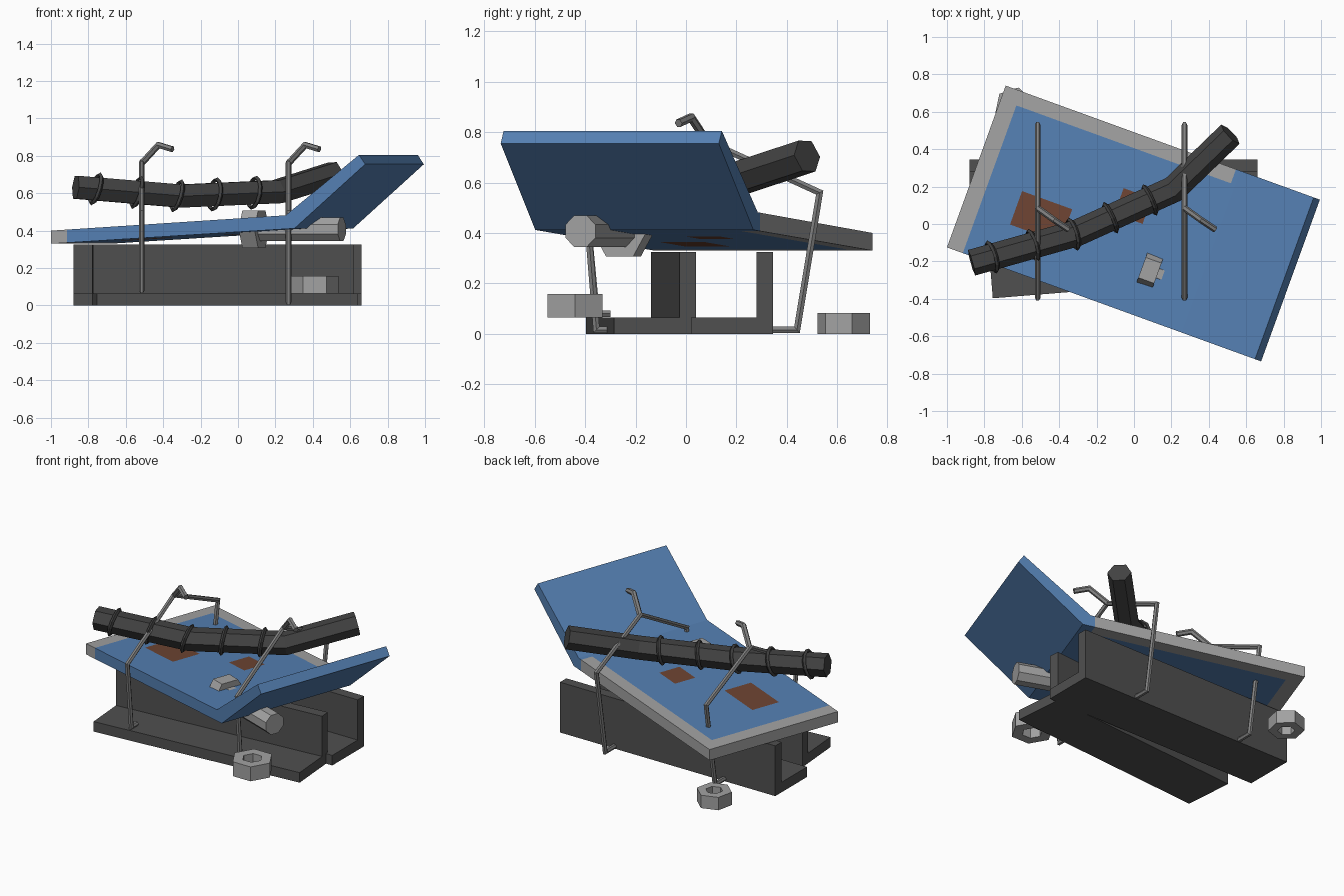
import bpy, bmesh, math
from mathutils import Vector, Matrix

if "Cube" in bpy.data.objects:
    bpy.data.objects.remove(bpy.data.objects["Cube"])


def material(name, rgb):
    m = bpy.data.materials.new(name)
    m.diffuse_color = (*rgb, 1)
    m.use_nodes = True
    m.node_tree.nodes["Principled BSDF"].inputs["Base Color"].default_value = m.diffuse_color
    return m


BLUE = material("blue paint", (0.09, 0.215, 0.45))
BARE = material("bare metal", (0.36, 0.36, 0.36))
RUST = material("rust", (0.155, 0.058, 0.032))
DARK = material("dark steel", (0.08, 0.08, 0.08))
BAR = material("dark bar", (0.055, 0.055, 0.055))
WIRE = material("wire grey", (0.22, 0.22, 0.22))


def finish(bm, name, mats, matrix=Matrix()):
    bmesh.ops.recalc_face_normals(bm, faces=bm.faces)
    mesh = bpy.data.meshes.new(name)
    bm.to_mesh(mesh)
    bm.free()
    for m in mats:
        mesh.materials.append(m)
    ob = bpy.data.objects.new(name, mesh)
    ob.matrix_world = matrix
    bpy.context.collection.objects.link(ob)
    return ob


def extrude_profile(bm, pts, vec):
    """Make a closed prism from a planar outline."""
    face = bm.faces.new([bm.verts.new(p) for p in pts])
    res = bmesh.ops.extrude_face_region(bm, geom=[face], use_keep_orig=True)
    verts = [g for g in res["geom"] if isinstance(g, bmesh.types.BMVert)]
    bmesh.ops.translate(bm, verts=verts, vec=vec)


def sweep(bm, path, radius, sides, phase=0.0):
    """Tube with mitred corners along a list of points."""
    path = [Vector(p) for p in path]
    dirs = [(b - a).normalized() for a, b in zip(path, path[1:])]
    d = dirs[0]
    ref = Vector((0, 0, 1)) if abs(d.z) < 0.9 else Vector((0, 1, 0))
    a = d.cross(ref).normalized()
    b = a.cross(d)
    ring = []
    for i in range(sides):
        t = phase + math.tau * i / sides
        ring.append(path[0] + radius * (a * math.cos(t) + b * math.sin(t)))
    rings = [[bm.verts.new(p) for p in ring]]
    for i, d in enumerate(dirs):
        n = d if i == len(dirs) - 1 else (d + dirs[i + 1]).normalized()
        ring = [p + d * ((path[i + 1] - p).dot(n) / d.dot(n)) for p in ring]
        rings.append([bm.verts.new(p) for p in ring])
    for r, s in zip(rings, rings[1:]):
        for i in range(sides):
            j = (i + 1) % sides
            bm.faces.new((r[i], r[j], s[j], s[i]))
    bm.faces.new(rings[0])
    bm.faces.new(rings[-1])


# Two steel angle sections
def angle_section(name, length, matrix):
    w, t = 0.325, 0.065
    bm = bmesh.new()
    pts = [(0, 0, 0), (0, w, 0), (0, w, w), (0, w - t, w), (0, w - t, t), (0, 0, t)]
    extrude_profile(bm, pts, (length, 0, 0))
    finish(bm, name, [DARK], matrix)


angle_section("rear_angle_section", 1.54, Matrix.Translation((-0.88, 0.02, 0)))
angle_section("front_angle_section", 1.4,
              Matrix.Translation((-0.755, -0.397, 0)) @ Matrix.Rotation(math.radians(4.6), 4, "Z"))

# Bent painted sheet: local x along the length, local y across
TURN = Matrix.Rotation(math.radians(-19.95), 4, "Z")
SHEET = Matrix.Translation((-1.0, -0.125, 0)) @ TURN
bm = bmesh.new()
outline = [(0, 0.33), (1.385, 0.412), (1.787, 0.755), (1.752, 0.805), (1.335, 0.482), (0, 0.4)]
extrude_profile(bm, [(u, 0, z) for u, z in outline], (0, 0.92, 0))
patches = [(0.275, 0.56, 0.23, 0.42), (0.78, 0.94, 0.475, 0.62)]
cuts = [(0, c) for c in (0.09, 0.275, 0.56, 0.78, 0.94, 1.31)]
cuts += [(1, c) for c in (0.23, 0.42, 0.475, 0.62, 0.84)]
for axis, c in cuts:
    n = Vector((0, 0, 0))
    n[axis] = 1
    bmesh.ops.bisect_plane(bm, geom=bm.verts[:] + bm.edges[:] + bm.faces[:],
                           plane_co=n * c, plane_no=n)
for f in bm.faces:
    p = f.calc_center_median()
    if p.x < 0.09 or (p.y > 0.84 and p.x < 1.31):
        f.material_index = 1
    elif any(a < p.x < b and c < p.y < d for a, b, c, d in patches):
        f.material_index = 2
finish(bm, "bent_sheet", [BLUE, BARE, RUST], SHEET)

# Bent hexagonal bar with ribs
bar = [Vector(p) for p in ((-0.868, -0.207, 0.632), (-0.31, -0.05, 0.585),
                           (0.21, 0.185, 0.608), (0.515, 0.48, 0.705))]
bm = bmesh.new()
sweep(bm, bar, 0.071, 6)
finish(bm, "bent_bar", [BAR])
for i, x in enumerate((-0.76, -0.54, -0.325, -0.125, 0.085)):
    a, b = (bar[0], bar[1]) if x < bar[1].x else (bar[1], bar[2])
    d = b - a
    pos = a + d * ((x - a.x) / d.x)
    bpy.ops.mesh.primitive_torus_add(major_segments=12, minor_segments=4,
                                     major_radius=0.08, minor_radius=0.012)
    rib = bpy.context.object
    rib.name = f"bar_rib_{i + 1}"
    rib.data.materials.append(BAR)
    tilt = Matrix.Rotation(math.radians(12), 4, "Y")
    rib.matrix_world = Matrix.Translation(pos) @ tilt @ d.to_track_quat("Z", "Y").to_matrix().to_4x4()

# Wire hoops with a hooked end at the top
for i, (x, foot) in enumerate(((-0.515, 0.08), (0.27, 0.016))):
    bm = bmesh.new()
    sweep(bm, [(x, -0.30, foot), (x, -0.355, foot), (x, -0.395, 0.5), (x, 0.08, 0.765),
               (x, 0.53, 0.56), (x, 0.44, 0.016), (x, 0.34, 0.016)], 0.015, 6)
    sweep(bm, [(x, 0.085, 0.76), (x + 0.09, 0.02, 0.858), (x + 0.165, -0.03, 0.835)], 0.017, 6)
    finish(bm, f"wire_hoop_{i + 1}", [WIRE])

# Bolt lying along the sheet direction
bm = bmesh.new()
along = TURN @ Vector((1, 0, 0))
head = Vector((0.085, -0.248, 0.407))
sweep(bm, [head - along * 0.045, head + along * 0.045], 0.115, 6)
sweep(bm, [head, head + along * 0.5], 0.068, 8, math.pi / 8)
finish(bm, "bolt", [BARE])


# Hexagonal nuts with a hole
def nut(name, centre, radius, height, turn):
    bm = bmesh.new()
    rings = []
    for r, z in ((radius, 0), (radius, height), (radius * 0.48, height), (radius * 0.48, 0)):
        rings.append([bm.verts.new((r * math.cos(k * math.pi / 3), r * math.sin(k * math.pi / 3), z))
                      for k in range(6)])
    for q in range(4):
        r, s = rings[q], rings[(q + 1) % 4]
        for k in range(6):
            j = (k + 1) % 6
            bm.faces.new((r[k], r[j], s[j], s[k]))
    finish(bm, name, [BARE],
           Matrix.Translation(centre) @ Matrix.Rotation(math.radians(turn), 4, "Z"))


nut("front_nut", (0.41, -0.44, 0.065), 0.126, 0.093, 0)
nut("rear_nut", (-0.64, 0.625, 0), 0.107, 0.083, 18)
